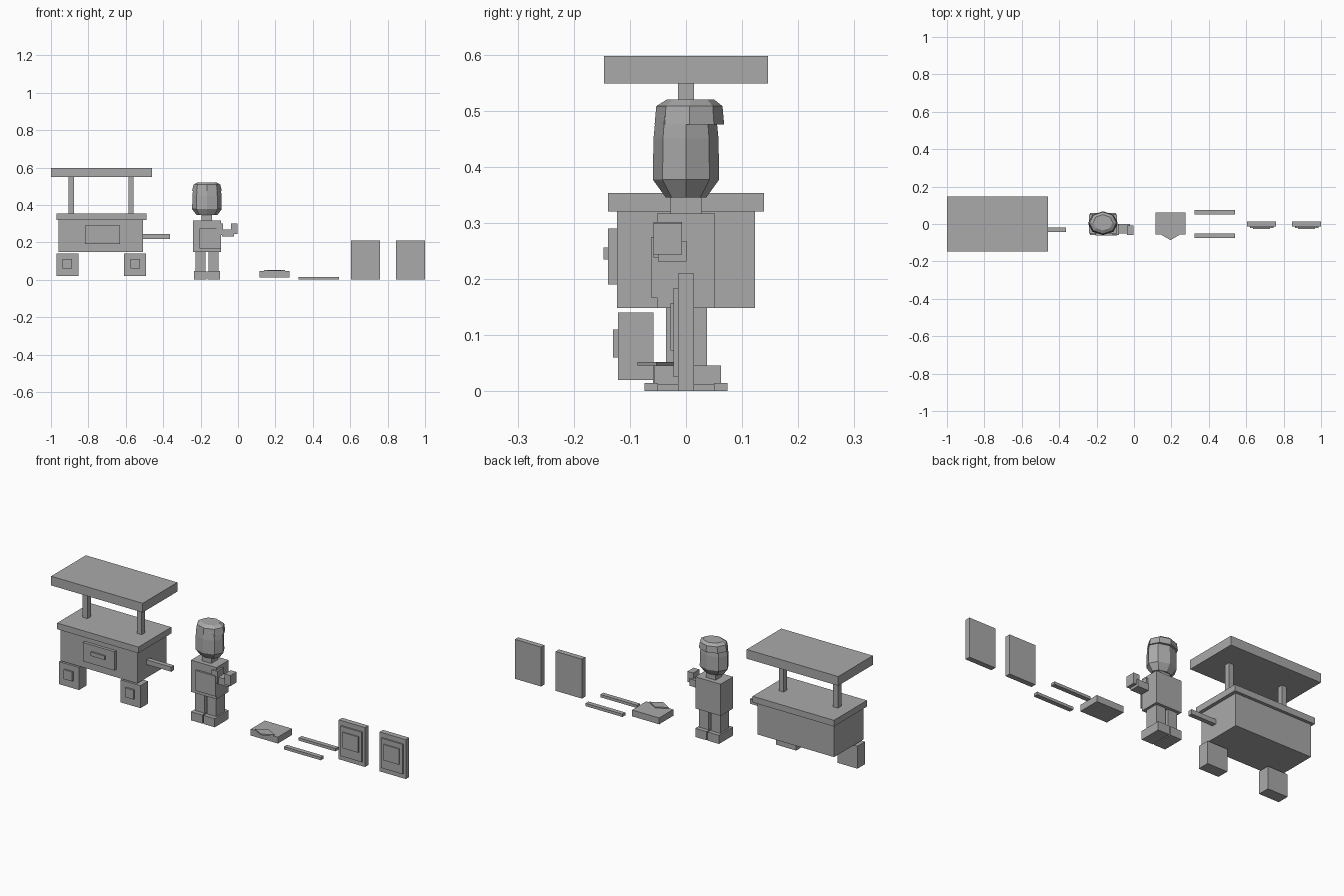
import bpy, bmesh, math

cube = bpy.data.objects.get("Cube")
if cube:
    bpy.data.objects.remove(cube, do_unlink=True)

grey = bpy.data.materials.new("plain grey")
grey.use_nodes = True
grey.diffuse_color = (0.4, 0.4, 0.4, 1)
grey.node_tree.nodes["Principled BSDF"].inputs["Base Color"].default_value = (0.4, 0.4, 0.4, 1)


def finish(name, bm):
    bmesh.ops.recalc_face_normals(bm, faces=bm.faces)
    mesh = bpy.data.meshes.new(name)
    bm.to_mesh(mesh)
    bm.free()
    mesh.materials.append(grey)
    obj = bpy.data.objects.new(name, mesh)
    bpy.context.collection.objects.link(obj)
    return obj


def box(name, x, y, z):
    """Box between the (low, high) limits on each axis."""
    bm = bmesh.new()
    bmesh.ops.create_cube(bm, size=1)
    for v in bm.verts:
        v.co = [lim[0] if c < 0 else lim[1] for c, lim in zip(v.co, (x, y, z))]
    return finish(name, bm)


def lathe(name, cx, profile, sides=8):
    """Stacked rings of (z, x radius, y radius, y centre), capped."""
    bm = bmesh.new()
    rings = []
    for z, rx, ry, cy in profile:
        angles = [2 * math.pi * i / sides for i in range(sides)]
        rings.append([bm.verts.new((cx + rx * math.cos(a), cy + ry * math.sin(a), z)) for a in angles])
    for low, high in zip(rings, rings[1:]):
        for i in range(sides):
            j = (i + 1) % sides
            bm.faces.new((low[i], low[j], high[j], high[i]))
    bm.faces.new(rings[0])
    bm.faces.new(rings[-1])
    return finish(name, bm)


# Vending cart
box("cart_roof", (-1, -0.46), (-0.146, 0.146), (0.548, 0.597))
box("cart_counter", (-0.97, -0.49), (-0.139, 0.139), (0.32, 0.353))
box("cart_body", (-0.96, -0.508), (-0.123, 0.123), (0.148, 0.32))
box("cart_sign", (-0.818, -0.632), (-0.139, -0.123), (0.19, 0.29))
box("cart_sign_bar", (-0.766, -0.684), (-0.147, -0.139), (0.235, 0.256))
box("cart_handle", (-0.508, -0.363), (-0.044, -0.02), (0.219, 0.244))
for side, post, wheel in (("right", -0.892, -0.912), ("left", -0.572, -0.55)):
    box(side + "_post", (post - 0.014, post + 0.014), (-0.014, 0.014), (0.353, 0.548))
    box(side + "_wheel", (wheel - 0.059, wheel + 0.059), (-0.121, -0.058), (0.02, 0.14))
    box(side + "_hub", (wheel - 0.025, wheel + 0.025), (-0.13, -0.121), (0.06, 0.11))

# Vendor
mid = -0.166
for side, s in (("right", -1), ("left", 1)):
    leg = sorted((mid + s * 0.007, mid + s * 0.062))
    shoe = sorted((mid + s * 0.003, mid + s * 0.07))
    box(side + "_leg", leg, (-0.036, 0.037), (0.046, 0.148))
    box(side + "_shoe", shoe, (-0.059, 0.059), (0, 0.046))
box("torso", (mid - 0.075, mid + 0.075), (-0.052, 0.052), (0.148, 0.317))
box("apron", (-0.207, -0.09), (-0.062, -0.052), (0.167, 0.275))
box("upper_arm", (-0.115, -0.081), (-0.058, -0.007), (0.238, 0.302))
box("forearm", (-0.085, -0.022), (-0.05, 0.001), (0.231, 0.268))
box("hand", (-0.038, -0.004), (-0.058, -0.007), (0.244, 0.3))
box("neck", (mid - 0.028, mid + 0.028), (-0.028, 0.028), (0.317, 0.347))
lathe("head", mid, [(0.345, 0.055, 0.036, 0), (0.377, 0.079, 0.059, 0),
                    (0.45, 0.078, 0.058, 0), (0.49, 0.073, 0.054, 0),
                    (0.512, 0.06, 0.042, 0)])
lathe("hair", mid, [(0.475, 0.079, 0.062, 0.006), (0.508, 0.072, 0.059, 0.006),
                    (0.52, 0.052, 0.042, 0.008)])

# Box with a flat diamond sheet on top
box("tray_box", (0.115, 0.275), (-0.057, 0.062), (0.012, 0.046))
lathe("tray_sheet", 0.195, [(0.046, 0.057, 0.033, -0.053), (0.052, 0.057, 0.033, -0.053)], 4)

# Loose rails
for name, y in (("front_rail", -0.062), ("back_rail", 0.062)):
    box(name, (0.323, 0.54), (y - 0.012, y + 0.012), (0, 0.015))

# Standing panels with stepped fronts
for name, x in (("right_panel", 0.682), ("left_panel", 0.923)):
    box(name, (x - 0.078, x + 0.077), (-0.014, 0.014), (0, 0.21))
    box(name + "_plate", (x - 0.063, x + 0.063), (-0.022, -0.014), (0.025, 0.184))
    box(name + "_inner_plate", (x - 0.046, x + 0.046), (-0.028, -0.022), (0.073, 0.157))
